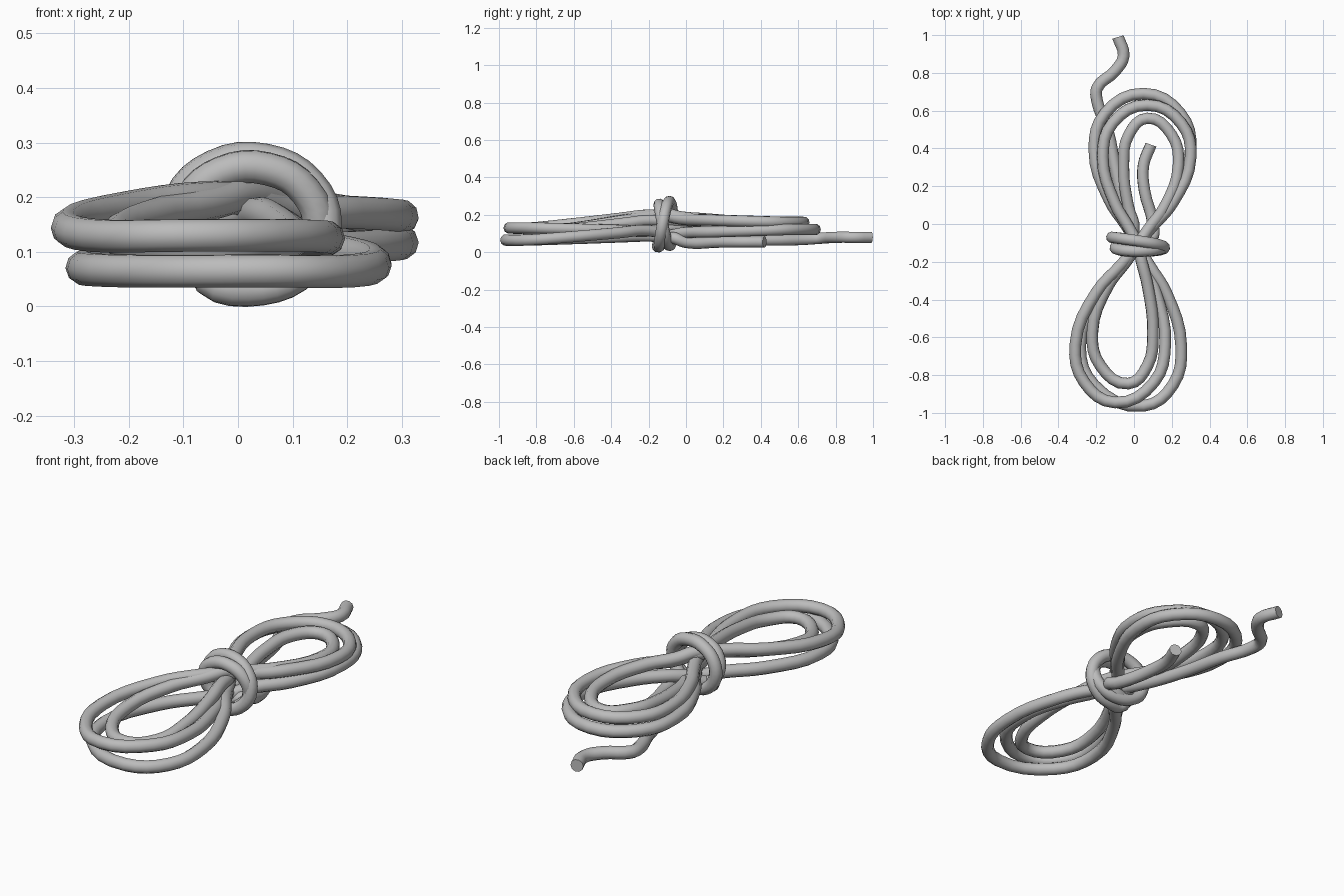
import bpy
import math
from mathutils import Vector

cube = bpy.data.objects.get("Cube")
if cube:
    bpy.data.objects.remove(cube, do_unlink=True)

RADIUS = 0.031
KNOT = Vector((0.02, -0.11, 0.14))

grey = bpy.data.materials.new("rope grey")
grey.use_nodes = True
colour = (0.5, 0.5, 0.5, 1)
grey.diffuse_color = colour
grey.node_tree.nodes["Principled BSDF"].inputs["Base Color"].default_value = colour


def lerp(a, b, t):
    return a + (b - a) * t


def loop(tip, right, left, z_in, z_out):
    """Teardrop loop leaving the knot on the right side, coming back on the left."""
    tip = Vector(tip)

    def side(x, z_knot):
        shape = ((0.12, 0.25, KNOT.x), (0.3, 0.66, KNOT.x), (0.63, 1, KNOT.x), (0.87, 0.78, tip.x))
        return [Vector((lerp(base, x, w), lerp(KNOT.y, tip.y, s), lerp(z_knot, tip.z, min(1, s * 1.2))))
                for s, w, base in shape]

    return side(right, z_in) + [tip] + side(left, z_out)[::-1]


def crossing(z):
    return [Vector((KNOT.x, KNOT.y, z))]


def wraps(turns, steps):
    """Two crossed elliptical wraps binding the bundle, the second one tighter."""
    pts = []
    for i in range(steps + 1):
        t = i / steps
        a = -2.1 + math.tau * turns * t
        y = -0.107 - 0.036 * math.cos(math.tau * (t - 0.04) / 0.68)
        size = lerp(1, 0.8, max(0, t * 1.4 - 0.4))
        pts.append(Vector((0.02 + 0.14 * size * math.cos(a), y, 0.15 + 0.12 * size * math.sin(a))))
    return pts


# Loose end at the back
path = [Vector(p) for p in (
    (-0.085, 0.99, 0.08), (-0.055, 0.89, 0.08), (-0.1, 0.81, 0.08), (-0.195, 0.72, 0.075),
    (-0.195, 0.65, 0.07), (-0.14, 0.5, 0.065), (-0.09, 0.25, 0.07), (-0.02, 0, 0.085))]

# Three figure-eight turns, from the bottom of the bundle to the top
path += crossing(0.1)
path += loop((0.05, -0.963, 0.065), 0.25, -0.285, 0.125, 0.09)
path += crossing(0.085)
path += loop((0.05, 0.69, 0.122), 0.3, -0.21, 0.1, 0.13)
path += crossing(0.125)
path += loop((-0.1, -0.945, 0.13), 0.165, -0.31, 0.11, 0.21)
path += crossing(0.195)
path += loop((0.07, 0.63, 0.16), 0.3, -0.165, 0.18, 0.16)
path += crossing(0.165)
path += loop((-0.03, -0.845, 0.11), 0.1, -0.22, 0.18, 0.205)
path += crossing(0.205)
path += loop((0.07, 0.56, 0.15), 0.235, -0.055, 0.195, 0.09)

# Binding wraps and the second loose end
path += wraps(2.2, 20)
path += [Vector(p) for p in (
    (0.1, 0, 0.053), (0.055, 0.18, 0.055),
    (0.05, 0.31, 0.055), (0.09, 0.42, 0.055))]

# Sweep a round section along the whole path
curve = bpy.data.curves.new("rope", "CURVE")
curve.dimensions = "3D"
curve.bevel_depth = RADIUS
curve.bevel_resolution = 3
curve.resolution_u = 4
curve.use_fill_caps = True
curve.materials.append(grey)
spline = curve.splines.new("BEZIER")
spline.bezier_points.add(len(path) - 1)
for point, co in zip(spline.bezier_points, path):
    point.co = co
    point.handle_left_type = point.handle_right_type = "AUTO"

rope = bpy.data.objects.new("rope", curve)
bpy.context.collection.objects.link(rope)
bpy.ops.object.select_all(action="DESELECT")
rope.select_set(True)
bpy.context.view_layer.objects.active = rope
bpy.ops.object.convert(target="MESH")
bpy.ops.object.shade_smooth_by_angle(angle=math.radians(50))
